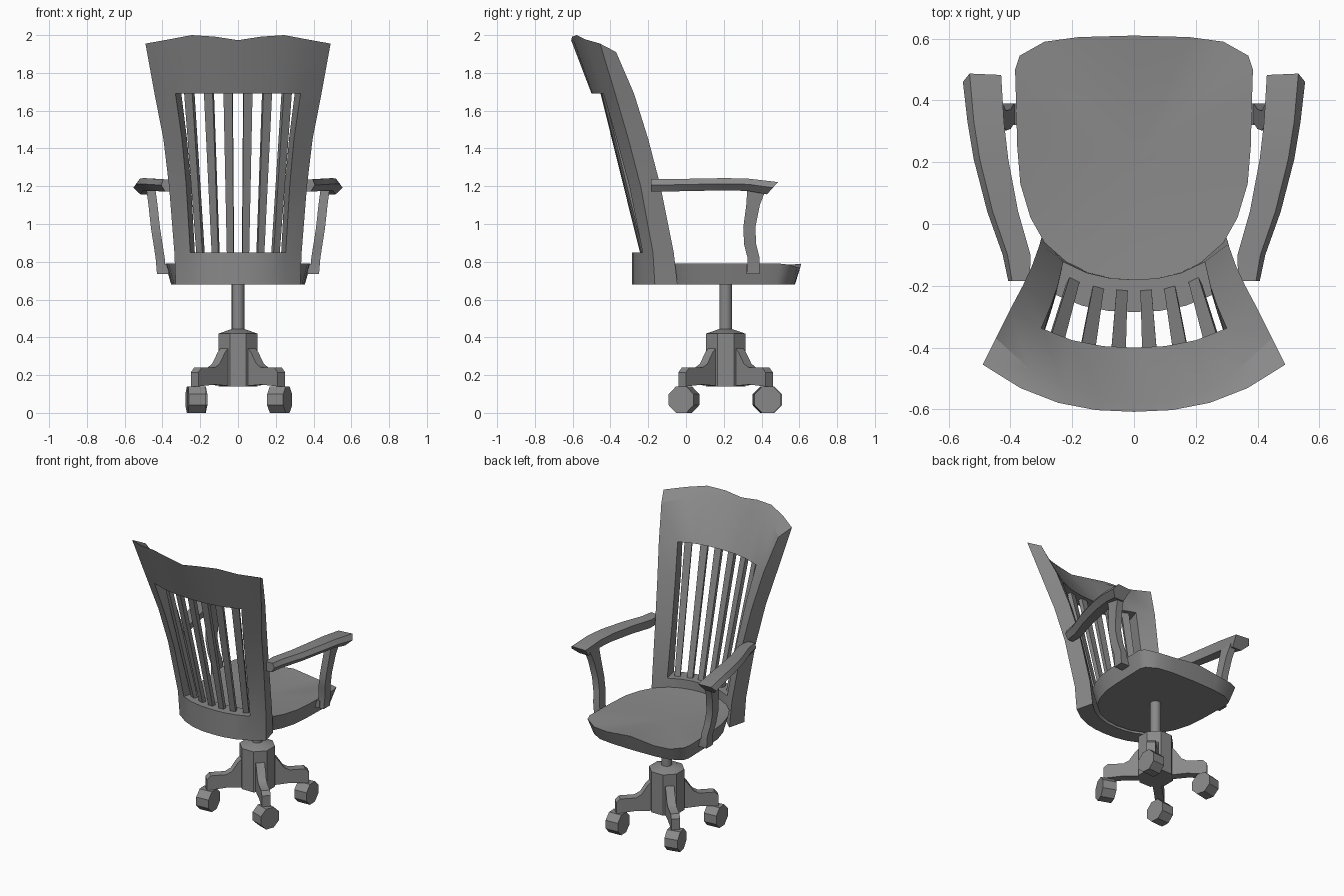
import bpy, bmesh
from math import radians, pi
from mathutils import Vector, Matrix

cube = bpy.data.objects.get("Cube")
if cube:
    bpy.data.objects.remove(cube)

grey = bpy.data.materials.new("grey_wood")
grey.use_nodes = True
color = (0.25, 0.25, 0.25, 1)
grey.diffuse_color = color
grey.node_tree.nodes["Principled BSDF"].inputs["Base Color"].default_value = color


def finish(name, bm, smooth=35):
    """Turn a bmesh into a shaded object."""
    bmesh.ops.recalc_face_normals(bm, faces=bm.faces)
    mesh = bpy.data.meshes.new(name)
    bm.to_mesh(mesh)
    bm.free()
    mesh.materials.append(grey)
    obj = bpy.data.objects.new(name, mesh)
    bpy.context.collection.objects.link(obj)
    bpy.ops.object.select_all(action="DESELECT")
    obj.select_set(True)
    bpy.context.view_layer.objects.active = obj
    bpy.ops.object.shade_smooth_by_angle(angle=radians(smooth))
    return obj


def loft(name, rings):
    """Skin a list of equal closed rings and cap both ends."""
    bm = bmesh.new()
    loops = [[bm.verts.new(p) for p in ring] for ring in rings]
    for a, b in zip(loops, loops[1:]):
        for i in range(len(a)):
            j = (i + 1) % len(a)
            bm.faces.new((a[i], a[j], b[j], b[i]))
    bm.faces.new(loops[0])
    bm.faces.new(loops[-1])
    return finish(name, bm)


def cone(name, r1, r2, depth, matrix, sides=8):
    bm = bmesh.new()
    bmesh.ops.create_cone(bm, cap_ends=True, segments=sides, radius1=r1,
                          radius2=r2, depth=depth, matrix=matrix)
    return finish(name, bm)


def upright(z):
    return Matrix.Translation((0, CY, z)) @ Matrix.Rotation(pi / 8, 4, "Z")


# Pedestal: hub, cap and post
CY = 0.21
cone("hub", 0.113, 0.113, 0.28, upright(0.28))
cone("hub_cap", 0.113, 0.035, 0.025, upright(0.432))
cone("post", 0.034, 0.034, 0.26, upright(0.565), 12)

# Four diagonal legs with casters
LEG = [(0.05, 0.14), (0.05, 0.345), (0.1, 0.345), (0.125, 0.32), (0.165, 0.26),
       (0.2, 0.24), (0.3, 0.24), (0.325, 0.215), (0.325, 0.14), (0.2, 0.15)]
casters = {45: 3, 135: 12, 225: 4, 315: -20}
for angle, turn in casters.items():
    spin = Matrix.Translation((0, CY, 0)) @ Matrix.Rotation(radians(angle), 4, "Z")
    loft(f"leg_{angle}", [[spin @ Vector((r, s, z)) for r, z in LEG]
                          for s in (-0.028, 0.028)])
    hub = spin @ Vector((0.312, 0, 0.07))
    axle = (Matrix.Translation(hub) @ Matrix.Rotation(radians(turn), 4, "Z")
            @ Matrix.Rotation(pi / 2, 4, "Y") @ Matrix.Rotation(pi / 8, 4, "Z"))
    cone(f"caster_{angle}", 0.0757, 0.0757, 0.09, axle)

# Dished seat: half outline (x, y, rim height), mirrored, fanned to the middle
HALF = [(0, 0.61, 0.79), (0.18, 0.605, 0.77), (0.29, 0.59, 0.77), (0.37, 0.545, 0.785),
        (0.385, 0.5, 0.79), (0.382, 0.4, 0.79), (0.378, 0.25, 0.79), (0.368, 0.13, 0.79),
        (0.335, 0.02, 0.79), (0.29, -0.06, 0.79), (0.2, -0.14, 0.79), (0.1, -0.18, 0.79),
        (0, -0.19, 0.79)]
outline = HALF + [(-x, y, z) for x, y, z in HALF[-2:0:-1]]
bm = bmesh.new()
top = [bm.verts.new(p) for p in outline]
low = [bm.verts.new((x * 0.92, 0.2 + (y - 0.2) * 0.92, 0.68)) for x, y, z in outline]
dish = bm.verts.new((0, 0.2, 0.752))
for i in range(len(top)):
    j = (i + 1) % len(top)
    bm.faces.new((top[i], top[j], dish))
    bm.faces.new((top[i], low[i], low[j], top[j]))
bm.faces.new(low)
finish("seat", bm, 40)

# Curved back frame. Each row holds, for the front and then the rear surface:
# half width, y in the middle, y at the edge, z
ROWS = [((0.30, -0.18, -0.045, 0.68), (0.33, -0.285, -0.165, 0.68)),
        ((0.305, -0.18, -0.065, 0.85), (0.337, -0.285, -0.175, 0.85)),
        ((0.33, -0.27, -0.135, 1.2), (0.365, -0.36, -0.24, 1.2)),
        ((0.36, -0.335, -0.2, 1.45), (0.395, -0.43, -0.305, 1.45)),
        ((0.4, -0.4, -0.275, 1.69), (0.442, -0.5, -0.375, 1.69)),
        ((0.447, -0.575, -0.37, 1.91), (0.49, -0.608, -0.455, 1.955))]
COLS = [-1, -0.75, -0.5, -0.25, 0, 0.25, 0.5, 0.75, 1]
CREST = {0: 0.018, 0.25: 0.037, 0.5: 0.045, 0.75: 0.022, 1: 0}


def back_point(row, side, u):
    width, mid, edge, z = ROWS[row][side]
    if row == len(ROWS) - 1:
        z += CREST[abs(u)]
    return Vector((width * u, mid + (edge - mid) * abs(u) ** 2.4, z))


def solid(r, c):
    """True for cells of the frame, False for the slat opening and outside."""
    if not (0 <= r < len(ROWS) - 1 and 0 <= c < len(COLS) - 1):
        return False
    return r in (0, len(ROWS) - 2) or c in (0, len(COLS) - 2)


bm = bmesh.new()
grid = {(r, c, s): bm.verts.new(back_point(r, s, u))
        for r in range(len(ROWS)) for c, u in enumerate(COLS) for s in (0, 1)}
for r in range(len(ROWS) - 1):
    for c in range(len(COLS) - 1):
        if not solid(r, c):
            continue
        ring = [(r, c), (r, c + 1), (r + 1, c + 1), (r + 1, c)]
        for s in (0, 1):
            bm.faces.new([grid[k + (s,)] for k in ring])
        beside = [(r - 1, c), (r, c + 1), (r + 1, c), (r, c - 1)]
        for i, n in enumerate(beside):
            if not solid(*n):
                a, b = ring[i], ring[(i + 1) % 4]
                bm.faces.new([grid[a + (0,)], grid[b + (0,)], grid[b + (1,)], grid[a + (1,)]])
bmesh.ops.delete(bm, geom=[v for v in bm.verts if not v.link_faces], context="VERTS")
finish("back_frame", bm)

# Six slats between the lower band and the top rail
for n, u in enumerate((-0.62, -0.37, -0.125, 0.125, 0.37, 0.62)):
    rings = []
    for row, half in ((1, 0.018), (4, 0.024)):
        p = back_point(row, 0, u).lerp(back_point(row, 1, u), 0.42)
        p.z += -0.02 if row == 1 else 0.02
        yaw = Matrix.Rotation(u * 0.75, 3, "Z")
        rings.append([p + yaw @ Vector((half * a, 0.014 * b, 0))
                      for a, b in ((-1, -1), (1, -1), (1, 1), (-1, 1))])
    loft(f"slat_{n + 1}", rings)

# Armrests and their curved supports: centre x, y, z and half width
ARM = [(0.372, -0.185, 1.207, 0.035), (0.38, -0.1, 1.207, 0.045), (0.425, 0.04, 1.21, 0.05),
       (0.463, 0.21, 1.213, 0.056), (0.48, 0.33, 1.21, 0.059), (0.492, 0.46, 1.192, 0.062)]
SECTION = [(-1, 0.025), (0.65, 0.03), (1, 0), (0.4, -0.035), (-0.75, -0.035)]
SUPPORT = [(0.462, 0.375, 1.19, 0.05), (0.45, 0.355, 1.1, 0.036), (0.437, 0.335, 0.98, 0.032),
           (0.423, 0.34, 0.89, 0.032), (0.412, 0.358, 0.82, 0.032), (0.405, 0.355, 0.735, 0.034)]
for side, m in (("left", 1), ("right", -1)):
    rings = [[(m * (x + w * a), y + (b * 0.9 if i == len(ARM) - 1 else 0), z + b)
              for a, b in SECTION] for i, (x, y, z, w) in enumerate(ARM)]
    loft(f"armrest_{side}", rings)
    loft(f"arm_support_{side}",
         [[(m * (x + 0.024 * a), y + w * b, z) for a, b in ((-1, -1), (1, -1), (1, 1), (-1, 1))]
          for x, y, z, w in SUPPORT])
    # Foot joining the support to the seat
    loft(f"support_foot_{side}",
         [[(m * x, 0.355 + a * 0.035, 0.76 + b * 0.025)
           for a, b in ((-1, -1), (1, -1), (1, 1), (-1, 1))] for x in (0.35, 0.4)])
